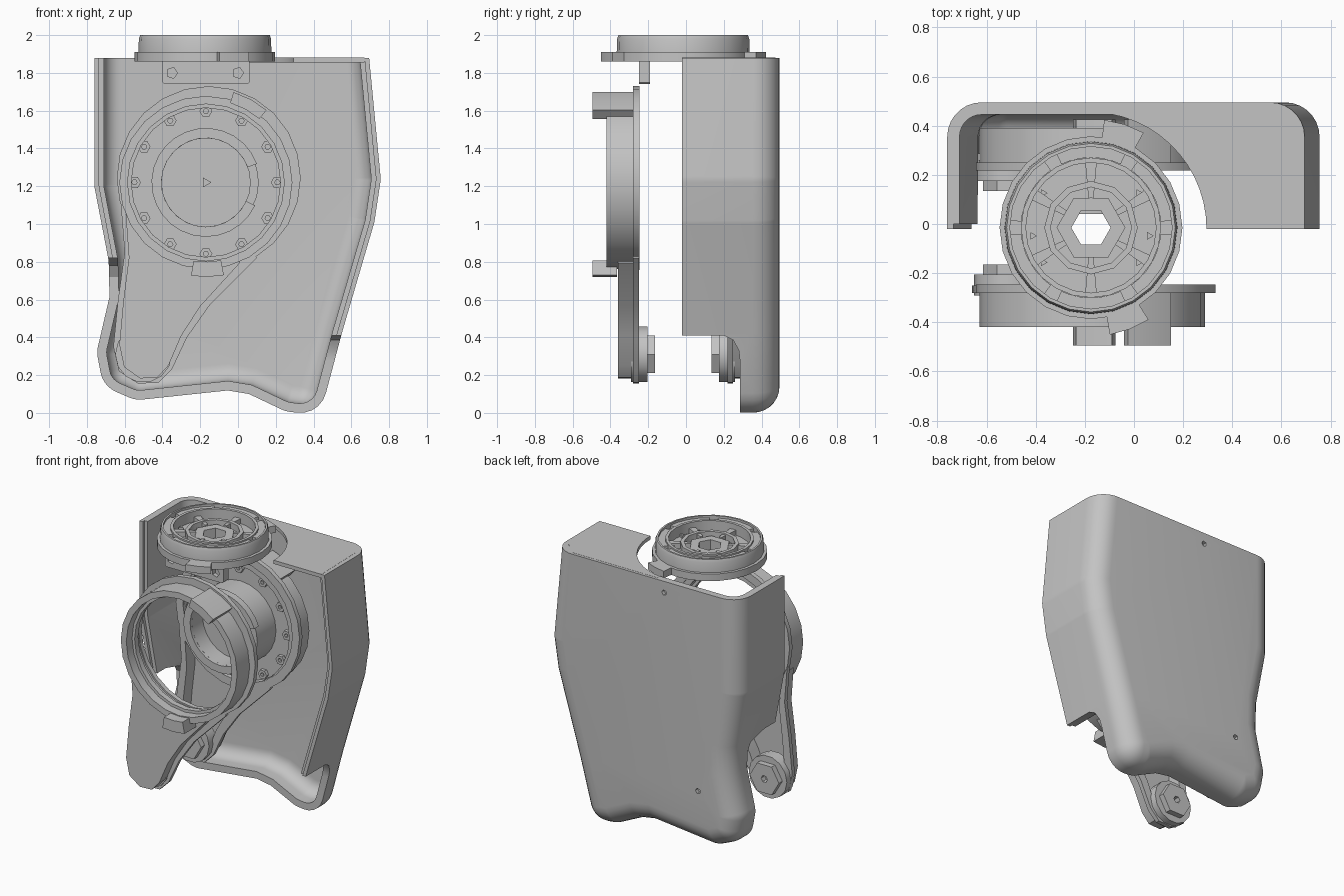
import bpy, bmesh
from math import sin, cos, pi, radians, atan2
from mathutils import Vector

cube = bpy.data.objects.get("Cube")
if cube:
    bpy.data.objects.remove(cube, do_unlink=True)

grey = bpy.data.materials.new("plain_grey")
grey.use_nodes = True
grey.diffuse_color = (0.55, 0.55, 0.55, 1)
grey.node_tree.nodes["Principled BSDF"].inputs["Base Color"].default_value = (0.55, 0.55, 0.55, 1)
parts = []


def skin(name, loops, wrap=False, top_cut=None):
    """Bridge equal loops of points; wrap the ends together or cap them."""
    bm = bmesh.new()
    rows = [[bm.verts.new(p) for p in loop] for loop in loops]
    n = len(rows[0])
    pairs = list(zip(rows, rows[1:])) + ([(rows[-1], rows[0])] if wrap else [])
    for a, b in pairs:
        for i in range(n):
            j = (i + 1) % n
            bm.faces.new((a[i], a[j], b[j], b[i]))
    if not wrap:
        bm.faces.new(rows[0])
        bm.faces.new(rows[-1])
    bmesh.ops.remove_doubles(bm, verts=bm.verts, dist=1e-5)
    if top_cut:
        cut = bmesh.ops.bisect_plane(bm, geom=bm.verts[:] + bm.edges[:] + bm.faces[:],
                                     plane_co=(0, 0, top_cut), plane_no=(0, 0, 1), clear_outer=True)
        bmesh.ops.edgeloop_fill(bm, edges=[e for e in cut["geom_cut"] if isinstance(e, bmesh.types.BMEdge)])
    bmesh.ops.recalc_face_normals(bm, faces=bm.faces)
    mesh = bpy.data.meshes.new(name)
    bm.to_mesh(mesh)
    bm.free()
    mesh.materials.append(grey)
    ob = bpy.data.objects.new(name, mesh)
    bpy.context.collection.objects.link(ob)
    parts.append(ob)
    return ob


def put(u, v, h, axis):
    return {"z": (u, v, h), "y": (u, h, v), "x": (h, u, v)}[axis]


def prism(name, pts, a, b, axis):
    return skin(name, [[put(u, v, h, axis) for u, v in pts] for h in (a, b)])


def arc(c, r, a0, a1, n):
    angles = [radians(a0 + (a1 - a0) * i / n) for i in range(n + 1)]
    return [(c[0] + r * cos(a), c[1] + r * sin(a)) for a in angles]


def sector(name, c, r0, r1, a0, a1, a, b, axis, n=6):
    return prism(name, arc(c, r1, a0, a1, n) + arc(c, r0, a1, a0, n), a, b, axis)


def ring(name, c, r0, r1, a, b, axis, n=24):
    profile = [(r0, a), (r1, a), (r1, b), (r0, b)]
    return skin(name, [[put(u, v, h, axis) for u, v in arc(c, r, 0, 360, n)[:-1]] for r, h in profile], True)


def disc(name, c, r, a, b, axis, n=24):
    return prism(name, arc(c, r, 0, 360, n)[:-1], a, b, axis)


def swell(pts, d, steps=5):
    """Grow an outline by d, rounding its outward corners."""
    out = []
    for i, p in enumerate(pts):
        p, q, s = Vector(p), Vector(pts[i - 1]), Vector(pts[(i + 1) % len(pts)])
        e1, e2 = (p - q).normalized(), (s - p).normalized()
        n1, n2 = Vector((e1.y, -e1.x)), Vector((e2.y, -e2.x))
        turn = atan2(e1.x * e2.y - e1.y * e2.x, e1.dot(e2))
        if turn > 0:
            start = atan2(n1.y, n1.x)
            for k in range(steps + 1):
                a = start + turn * k / steps
                out.append((p.x + d * cos(a), p.y + d * sin(a)))
        else:
            out.append(tuple(p + (n1 + n2) * d / (1 + n1.dot(n2))))
    return out


# Housing: a hollow shell with a rounded back edge and an open front
core = [(-.62, 2.2), (-.62, 1.21), (-.545, .82), (-.54, .6), (-.605, .32), (-.59, .24), (-.52, .21),
        (-.05, .26), (.1, .235), (.29, .145), (.33, .14), (.415, .46), (.585, 1.04), (.615, 1.24), (.523, 2.2)]
R, WALL, EDGE_Y = .14, .05, .355
turns = [pi / 2 * k / 7 for k in range(8)]
outer = [(-.02, R)] + [(EDGE_Y + R * sin(t), R * cos(t)) for t in turns]
r = R - WALL
inner = [(-.02, r + .025), (0, r + .025), (0, r)] + [(EDGE_Y + r * sin(t), r * cos(t)) for t in turns]
levels = outer[::-1] + inner
shell = skin("housing_shell", [[(x, y, z) for x, z in swell(core, max(d, 0))] for y, d in levels], top_cut=1.88)

# Lower side openings and back screw holes of the housing
right_gap = [(-.1, .41), (.2, .41), (.25, .385), (.28, .33), (.285, .28), (.285, -.2), (-.1, -.2)]
left_gap = [(-.1, .82), (.1, .82), (.25, .78), (.285, .72), (.285, -.2), (-.1, -.2)]
cutters = [prism("opening_cutter", right_gap, -.25, 1, "x"), prism("opening_cutter", left_gap, -1, -.2, "x")]
cutters += [disc("screw_cutter", c, .02, .47, .55, "y", 5) for c in ((-.175, 1.8), (-.44, .46))]
# Hanging bracket below the turntable, with two screw holes
bracket = prism("hanging_bracket", [(-.4, 1.87), (-.4, 1.75), (-.39, 1.74), (.05, 1.74), (.06, 1.75), (.06, 1.87)],
                -.25, -.19, "y")
bracket_cutters = [disc("screw_cutter", (x, 1.8), .03, -.3, -.22, "y", 5) for x in (-.35, 0)]
for target, tools in ((shell, cutters), (bracket, bracket_cutters)):
    bpy.context.view_layer.objects.active = target
    for cutter in tools:
        cutter.hide_render = True
        mod = target.modifiers.new("opening", "BOOLEAN")
        mod.operation, mod.solver, mod.object = "DIFFERENCE", "EXACT", cutter
        bpy.ops.object.modifier_apply(modifier=mod.name)
        parts.remove(cutter)
        bpy.data.objects.remove(cutter, do_unlink=True)

# Top plate with a round cutout for the turntable
prism("top_plate", [(.67, -.02), (.66, .38), (.56, .475), (-.12, .475)]
      + arc((-.18, -.02), .475, 80, 0, 12), 1.855, 1.881, "z")

# Turntable on top
T = (-.175, -.015)
ring("turntable_flange", T, .28, .372, 1.86, 1.91, "z")
skin("turntable_wall", [[(x, y, z) for x, y in arc(T, q, 0, 360, 24)[:-1]]
     for q, z in ((.33, 1.9), (.352, 1.9), (.35, 1.98), (.343, 2), (.33, 2))], True)
ring("turntable_groove", T, .27, .335, 1.88, 1.965, "z")
ring("turntable_floor", T, .12, .29, 1.88, 1.92, "z")
ring("turntable_hub_rim", T, .165, .19, 1.9, 1.965, "z", 12)
ring("turntable_hub", T, .08, .14, 1.875, 1.945, "z", 6)
ring("turntable_inner_rim", T, .265, .285, 1.9, 1.995, "z")
for k in range(6):
    a = 60 * k + 30
    sector("turntable_spoke", T, .12, .28, a - 5, a + 5, 1.9, 1.955, "z", 2)
    sector("turntable_tread", T, .285, .335, a - 25, a + 25, 1.96, 1.985, "z")
for a in (-36, -8, 36, 144, 188, 216):
    disc("turntable_screw", arc(T, .24, a, 360, 1)[0], .018, 1.91, 1.94, "z", 3)
for label, a in (("front", 280), ("rear", 61)):
    sector("turntable_" + label + "_tab", T, .33, .442, a, a + 22, 1.86, 1.91, "z", 2)

# Pair of side arms: an open ring with a hollow tail and a bolted foot
C, FLANGE_C, FOOT = (-.17, 1.22), (-.155, 1.243), (-.5, .31)
tail = [(-.62, 1.1), (-.6, .85), (-.635, .6), (-.66, .35), (-.63, .22), (-.53, .155), (-.42, .16),
        (-.35, .23), (-.27, .4), (-.15, .57), (.1, .82)]


def tail_outline(k):
    edge = [(-.46 + (x + .46) * k, .5 + (z - .5) * (k + 1) / 2) for x, z in tail]
    t = 1 - k
    return edge + arc(FLANGE_C, .43 + .13 * t, -59 - 68 * t, -163 + 40 * t, 10)


tray = [(.7, .33), (.7, .235), (1, .235), (1, .265), (.84, .265), (.84, .345)]
for s, label in ((-1, "front"), (1, "rear")):
    def depth(h0, h1):
        return -.015 + s * h0, -.015 + s * h1, "y"
    ring(label + "_ring_flange", FLANGE_C, .43, .487, *depth(.232, .265))
    ring(label + "_ring_body", C, .415, .458, *depth(.24, .405))
    ring(label + "_ring_lip", C, .395, .42, *depth(.3, .34))
    skin(label + "_arm", [[(x, -.015 + s * h, z) for x, z in tail_outline(k)] for k, h in tray])
    disc(label + "_arm_foot", FOOT, .15, *depth(.19, .275), 14)
    ring(label + "_foot_bolt", FOOT, .025, .115, *depth(.15, .2), 6)
    reach = .48 if s < 0 else .44
    sector(label + "_upper_tab", C, .44, .5, 50, 73, *depth(.25, reach), 2)
    sector(label + "_lower_tab", C, .42, .5, 261, 281, *depth(.35, reach), 2)

# Drive wheel inside the rear ring
ring("wheel_face", C, .27, .42, .27, .33, "y")
disc("wheel_back", C, .42, .33, .39, "y")
ring("wheel_hub_tube", C, .235, .28, .06, .34, "y")
disc("wheel_hub_floor", C, .25, .18, .22, "y")
sector("wheel_hub_rim", C, .235, .288, 20, 335, .04, .09, "y", 24)
disc("wheel_axle_pin", C, .03, .16, .19, "y", 3)
for k in range(12):
    ring("wheel_screw_boss", arc(C, .378, 30 * k, 360, 1)[0], .014, .034, .245, .28, "y", 6)

# Soft shading with crisp edges
bpy.ops.object.select_all(action="DESELECT")
for ob in parts:
    ob.select_set(True)
bpy.context.view_layer.objects.active = shell
bpy.ops.object.shade_smooth_by_angle(angle=radians(30))
